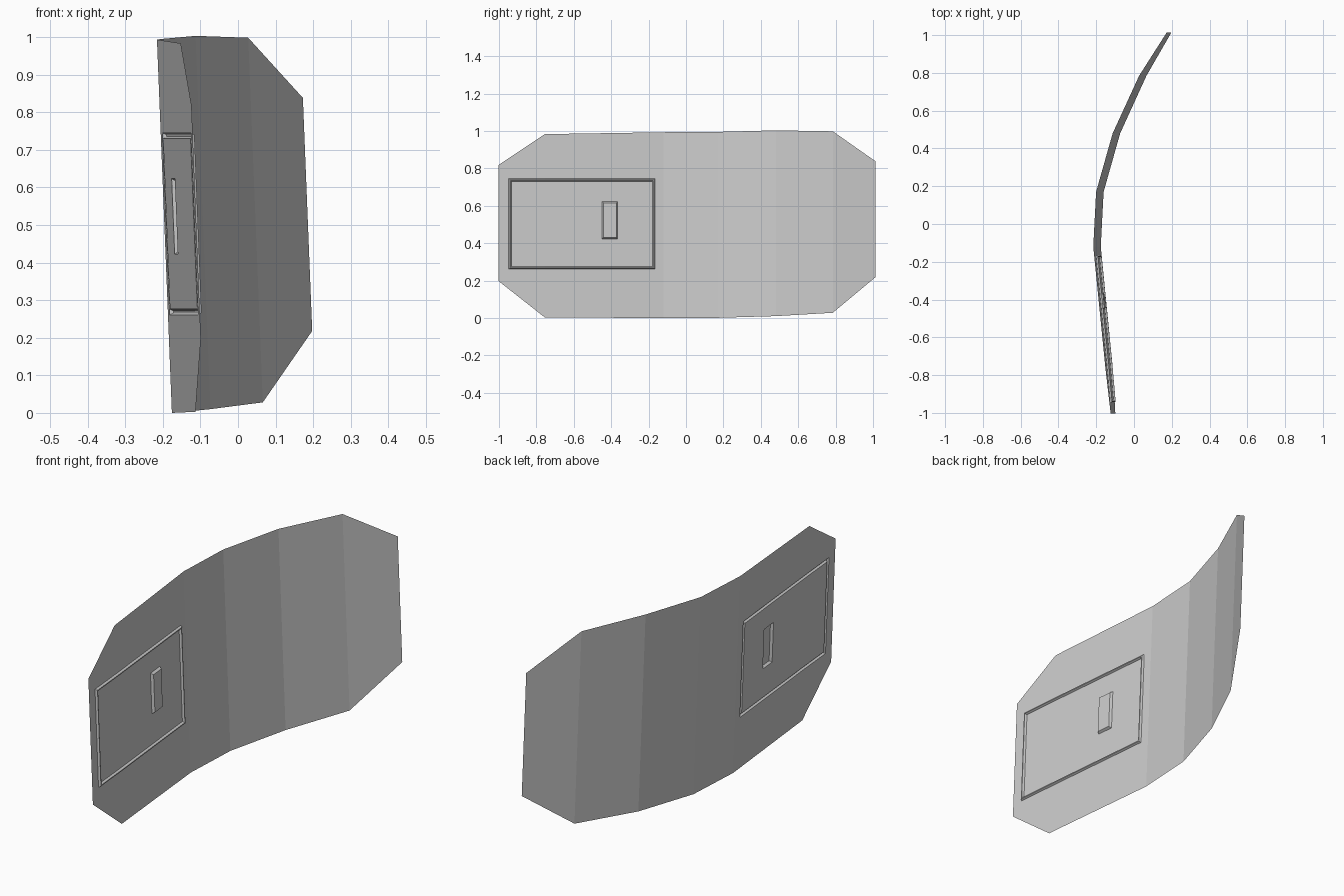
import bpy, bmesh
from mathutils import Vector

if "Cube" in bpy.data.objects:
    bpy.data.objects.remove(bpy.data.objects["Cube"])

# Outline stations: y, back-face x, bottom z, top z
STATIONS = [(-1.003, -.130, .20, .82), (-.755, -.152, .005, .985),
            (-.12, -.215, .002, .995), (.17, -.200, .003, .997),
            (.48, -.112, .012, 1.005), (.785, .028, .03, 1.0),
            (1.013, .167, .22, .84)]


def curve_x(y):
    for a, b in zip(STATIONS, STATIONS[1:]):
        if y <= b[0] or b is STATIONS[-1]:
            return a[1] + (b[1] - a[1]) * (y - a[0]) / (b[0] - a[0])


def bend(co):
    """Flat (depth, y, z) to the curved, leaning sheet."""
    d, y, z = co
    slope = (curve_x(y + .04) - curve_x(y - .04)) / .08
    n = Vector((1, -slope, 0)).normalized() * d
    return Vector((curve_x(y) - .04 * (z - .98), y, z)) + n


def cut(faces, axis, pos):
    """Cut some faces along a line, return the resulting faces."""
    co, no = Vector(), Vector()
    co[axis], no[axis] = pos, 1
    geom = list({e for f in faces for e in f.edges} | {v for f in faces for v in f.verts}) + list(faces)
    r = bmesh.ops.bisect_plane(bm, geom=geom, plane_co=co, plane_no=no, dist=1e-5)
    return [g for g in r['geom'] if isinstance(g, bmesh.types.BMFace)]


def rect(faces, y0, y1, z0, z1):
    """Cut a rectangle out of some faces and return the faces inside it."""
    for axis, pos in ((1, y0), (1, y1), (2, z0), (2, z1)):
        faces = cut(faces, axis, pos)
        low = pos in (y0, z0)
        faces = [f for f in faces if (f.calc_center_median()[axis] > pos) == low]
    return faces


def step(faces, width, depth):
    """Inset a region and put its inside at a given depth."""
    bmesh.ops.inset_region(bm, faces=faces, thickness=width, use_even_offset=True)
    for v in {v for f in faces for v in f.verts}:
        v.co.x = depth


bm = bmesh.new()
# Flat outline, starting at the front rim
loop = [(y, lo) for y, _, lo, _ in STATIONS] + [(y, hi) for y, _, _, hi in reversed(STATIONS)]
face = bm.faces.new([bm.verts.new((.027, y, z)) for y, z in loop])
bm.normal_update()
if face.normal.x > 0:
    face.normal_flip()

# Rim side wall and chamfer
step([face], .004, .011)
step([face], .014, 0)

# Fold lines
for s in STATIONS[1:-1]:
    cut(list(bm.faces), 1, s[0])

# Hatch outline groove
flat = [f for f in bm.faces if all(abs(v.co.x) < 1e-6 for v in f.verts)]
hatch = rect(flat, -.948, -.165, .263, .747)
step(hatch, .005, .010)
step(hatch, .005, .010)
step(hatch, .005, 0)

# Recessed handle
handle = rect(hatch, -.45, -.365, .425, .625)
step(handle, .007, .012)

for v in bm.verts:
    v.co = bend(v.co)
zmin = min(v.co.z for v in bm.verts)
for v in bm.verts:
    v.co.z -= zmin

mesh = bpy.data.meshes.new("curved_panel")
bm.to_mesh(mesh)
bm.free()
bpy.context.collection.objects.link(bpy.data.objects.new("curved_panel", mesh))
